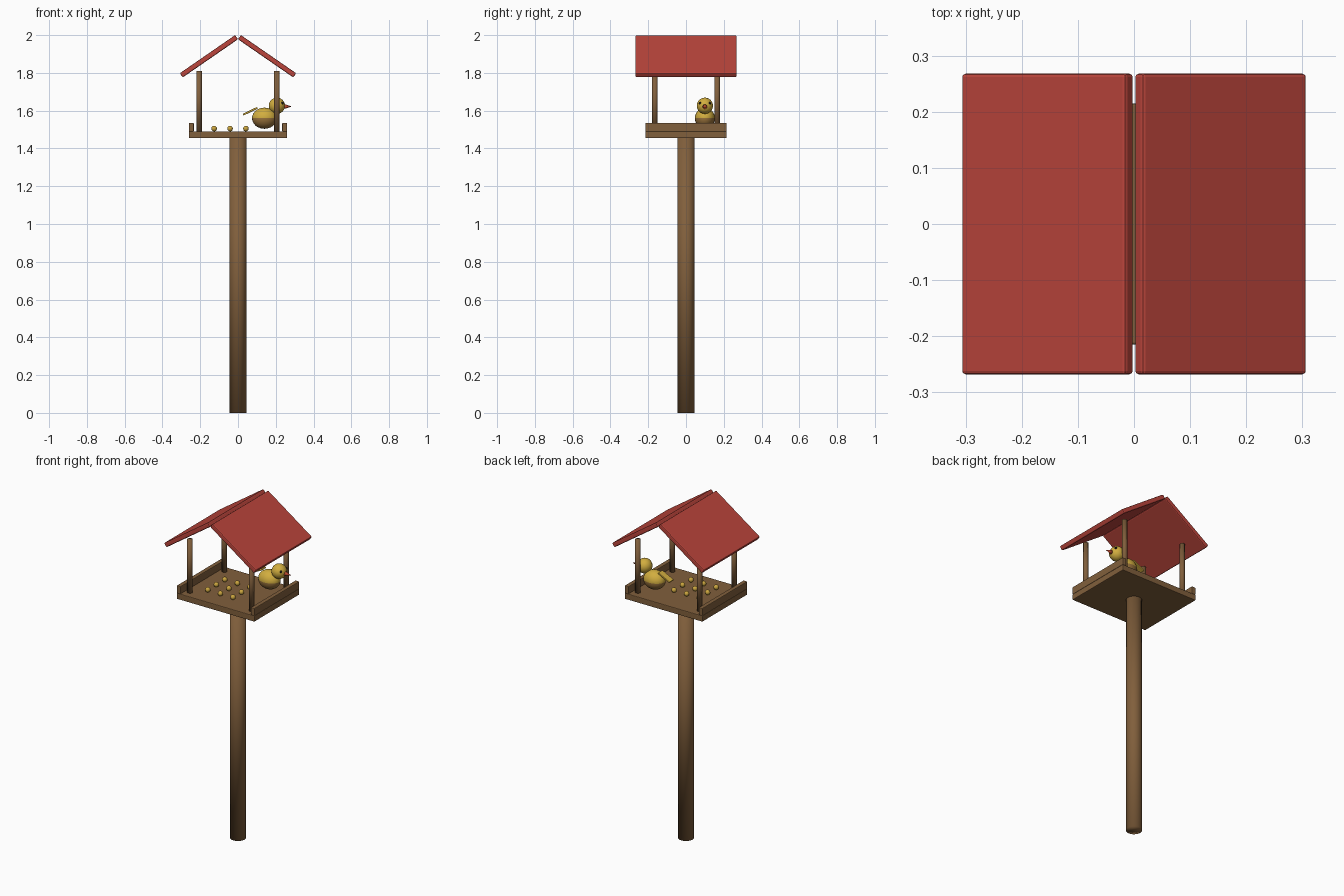
import bpy, math
from mathutils import Vector

if "Cube" in bpy.data.objects:
    bpy.data.objects.remove(bpy.data.objects["Cube"], do_unlink=True)


def material(name, r, g, b):
    m = bpy.data.materials.new(name)
    m.use_nodes = True
    m.diffuse_color = (r, g, b, 1)
    m.node_tree.nodes["Principled BSDF"].inputs["Base Color"].default_value = (r, g, b, 1)
    return m


wood = material("brown wood", 0.22, 0.115, 0.045)
red = material("roof red", 0.5, 0.06, 0.045)
yellow = material("feather yellow", 0.64, 0.42, 0.05)
grain = material("seed gold", 0.6, 0.38, 0.05)
tan = material("belly brown", 0.32, 0.17, 0.045)
beak_red = material("beak red", 0.5, 0.07, 0.03)
black = material("eye black", 0.01, 0.01, 0.01)


def finish(name, mat, smooth=True):
    ob = bpy.context.object
    ob.name = name
    ob.data.materials.append(mat)
    if smooth:
        ob.data.shade_smooth()
    return ob


def box(name, mat, center, size, tilt=0, bevel=0.004):
    bpy.ops.mesh.primitive_cube_add(size=1, location=center, rotation=(0, tilt, 0))
    ob = finish(name, mat, False)
    for v in ob.data.vertices:
        v.co = v.co * Vector(size)
    mod = ob.modifiers.new("soft edges", "BEVEL")
    mod.width = bevel
    mod.segments = 2
    return ob


def rod(name, mat, x, y, low, high, radius):
    bpy.ops.mesh.primitive_cylinder_add(vertices=24, radius=radius, depth=high - low,
                                        location=(x, y, (low + high) / 2))
    return finish(name, mat)


def ball(name, mat, center, size, segments=24):
    bpy.ops.mesh.primitive_uv_sphere_add(segments=segments, ring_count=segments // 2,
                                         radius=1, location=center)
    ob = finish(name, mat)
    for v in ob.data.vertices:
        v.co = v.co * Vector(size)
    return ob


# Pole and tray
rod("pole", wood, 0, 0, 0, 1.46, 0.045)
box("tray", wood, (0, 0, 1.472), (0.52, 0.43, 0.036))

# Parts mirrored on both sides
pitch = math.radians(34.6)
length, thick = 0.356, 0.027
rise = length * math.sin(pitch) + thick * math.cos(pitch)
run = length * math.cos(pitch) + thick * math.sin(pitch)
for side, label in ((-1, "right"), (1, "left")):
    box(label + "_tray_lip", wood, (side * 0.247, 0, 1.512), (0.026, 0.43, 0.046))
    box(label + "_roof_panel", red, (side * run / 2, 0, 2 - rise / 2),
        (length, 0.536, thick), side * pitch, 0.006)
    for y, end in ((-0.165, "front"), (0.165, "back")):
        rod(f"{end}_{label}_upright", wood, side * 0.206, y, 1.485, 1.81, 0.015)

# Seeds scattered in rows
for i in range(3):
    for j in range(3):
        ball("seed", grain, (-0.126 + i * 0.084, -0.108 + j * 0.081, 1.505),
             (0.015, 0.015, 0.015), 12)

# Bird body, with the belly coloured on its lower half
bird_y = 0.1
body = ball("bird_body", yellow, (0.14, bird_y, 1.56), (0.066, 0.053, 0.056))
body.data.materials.append(tan)
for p in body.data.polygons:
    p.material_index = int(p.center.z < 0)

# Bird head, eyes, beak and tail
ball("bird_head", yellow, (0.206, bird_y, 1.626), (0.043, 0.043, 0.043))
for side in (-1, 1):
    ball("bird_eye", black, (0.235, bird_y + side * 0.026, 1.64), (0.007, 0.007, 0.007), 12)
bpy.ops.mesh.primitive_cone_add(vertices=16, radius1=0.014, depth=0.045,
                                location=(0.263, bird_y, 1.622), rotation=(0, math.pi / 2, 0))
finish("bird_beak", beak_red)
box("bird_tail", yellow, (0.065, bird_y, 1.597), (0.085, 0.04, 0.01), -math.radians(26), 0.003)
